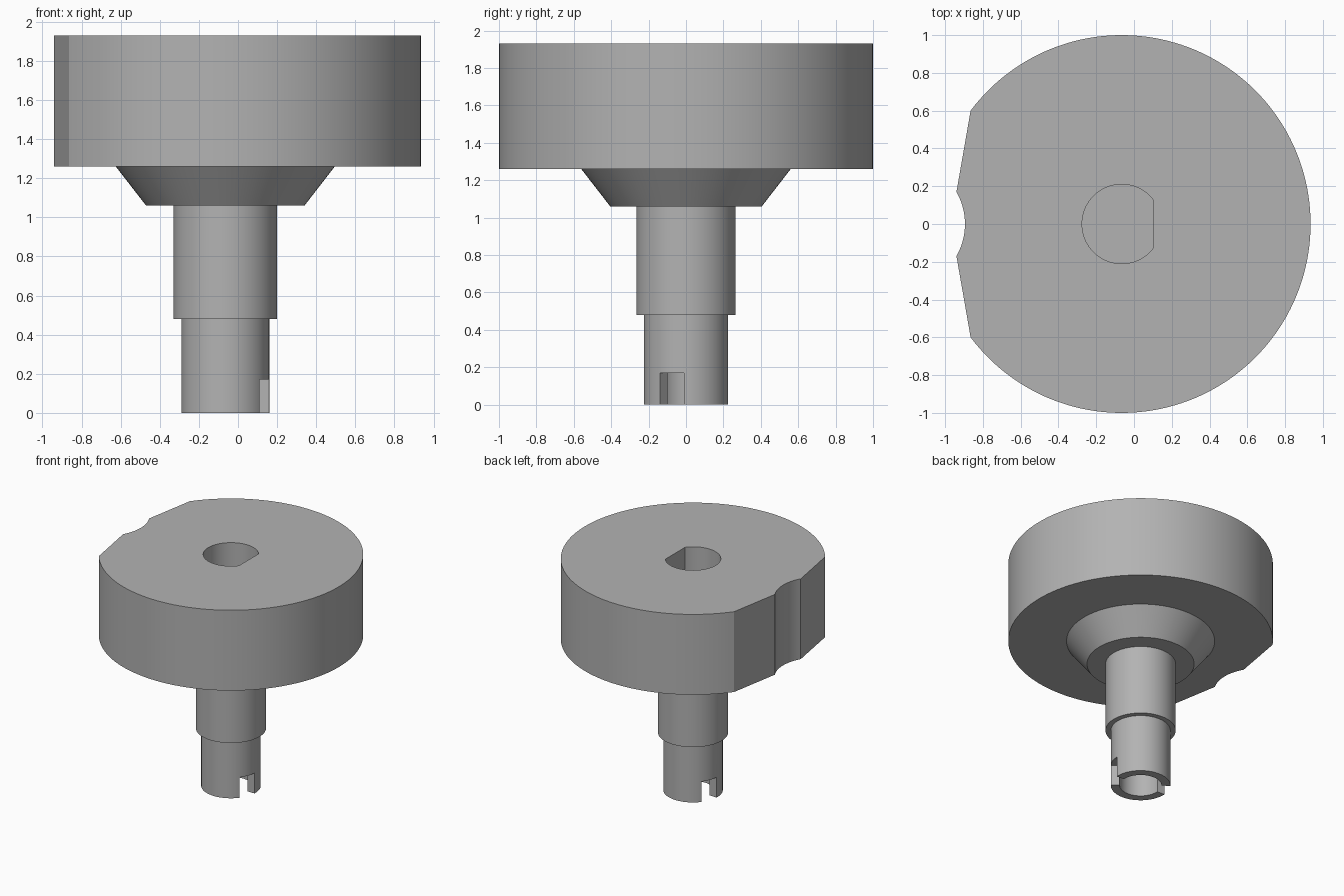
import bpy, bmesh
from math import sin, cos, pi, radians, atan2, asin, acos

cube = bpy.data.objects.get("Cube")
if cube:
    bpy.data.objects.remove(cube)

AXIS_X = -0.065      # the shaft axis sits a little left of the centre
TOP, DISC_BASE = 1.93, 1.26

grey = bpy.data.materials.new("plain grey")
grey.use_nodes = True
COLOUR = (0.45, 0.45, 0.45, 1)
grey.diffuse_color = COLOUR
grey.node_tree.nodes["Principled BSDF"].inputs["Base Color"].default_value = COLOUR


def arc(radius, start, end, steps, cx=0.0):
    return [(cx + radius * cos(start + (end - start) * i / steps),
             radius * sin(start + (end - start) * i / steps))
            for i in range(steps + 1)]


def finish(name, bm):
    bmesh.ops.recalc_face_normals(bm, faces=bm.faces)
    mesh = bpy.data.meshes.new(name)
    bm.to_mesh(mesh)
    bm.free()
    mesh.materials.append(grey)
    ob = bpy.data.objects.new(name, mesh)
    ob.location.x = AXIS_X
    bpy.context.collection.objects.link(ob)
    return ob


def prism(name, outline, z0, z1):
    bm = bmesh.new()
    face = bm.faces.new([bm.verts.new((x, y, z0)) for x, y in outline])
    new = bmesh.ops.extrude_face_region(bm, geom=[face])["geom"]
    bmesh.ops.translate(bm, vec=(0, 0, z1 - z0),
                        verts=[v for v in new if isinstance(v, bmesh.types.BMVert)])
    return finish(name, bm)


def lathe(name, profile, steps=96):
    bm = bmesh.new()
    verts = [bm.verts.new((r, 0, z)) for r, z in profile]
    edges = [bm.edges.new(pair) for pair in zip(verts, verts[1:])]
    bmesh.ops.spin(bm, geom=verts + edges, cent=(0, 0, 0), axis=(0, 0, 1),
                   angle=2 * pi, steps=steps, use_merge=True)
    bmesh.ops.remove_doubles(bm, verts=bm.verts, dist=0.0001)
    return finish(name, bm)


def combine(target, other, operation):
    mod = target.modifiers.new(operation, "BOOLEAN")
    mod.object, mod.operation, mod.solver = other, operation, "EXACT"
    bpy.context.view_layer.objects.active = target
    bpy.ops.object.modifier_apply(modifier=mod.name)
    bpy.data.objects.remove(other)


# Round head with two slanted flats and a shallow scoop between them
rim = atan2(0.60, -0.80)
scoop_r = 0.344
scoop = asin(0.17 / scoop_r)
outline = arc(1.0, -rim, rim, 128) + arc(scoop_r, scoop, -scoop, 16, -0.83 - scoop_r)
knob = prism("knob_body", outline, DISC_BASE, TOP)

# Stepped hollow stem with a flared collar
stem = lathe("stem", [(0, 0.3), (0.158, 0.3), (0.158, 0), (0.225, 0), (0.225, 0.48),
                      (0.265, 0.48), (0.265, 1.06), (0.405, 1.06),
                      (0.56, DISC_BASE), (0.56, 1.3), (0, 1.3)])
combine(knob, stem, "UNION")

# D-shaped blind bore in the top
flat = acos(0.165 / 0.21)
bore = prism("bore_cutter", arc(0.21, flat, 2 * pi - flat, 64), 0.95, TOP + 0.1)
combine(knob, bore, "DIFFERENCE")

# Two opposite drive slots at the foot
for turn in (0, pi):
    a, b = radians(-38.5) + turn, radians(-3) + turn
    wedge = arc(0.1, a, b, 6) + arc(0.35, b, a, 6)
    combine(knob, prism("slot_cutter", wedge, -0.1, 0.17), "DIFFERENCE")

# Smooth round walls, crisp edges
bpy.ops.object.select_all(action="DESELECT")
knob.select_set(True)
bpy.context.view_layer.objects.active = knob
bpy.ops.object.shade_smooth_by_angle(angle=radians(25))
